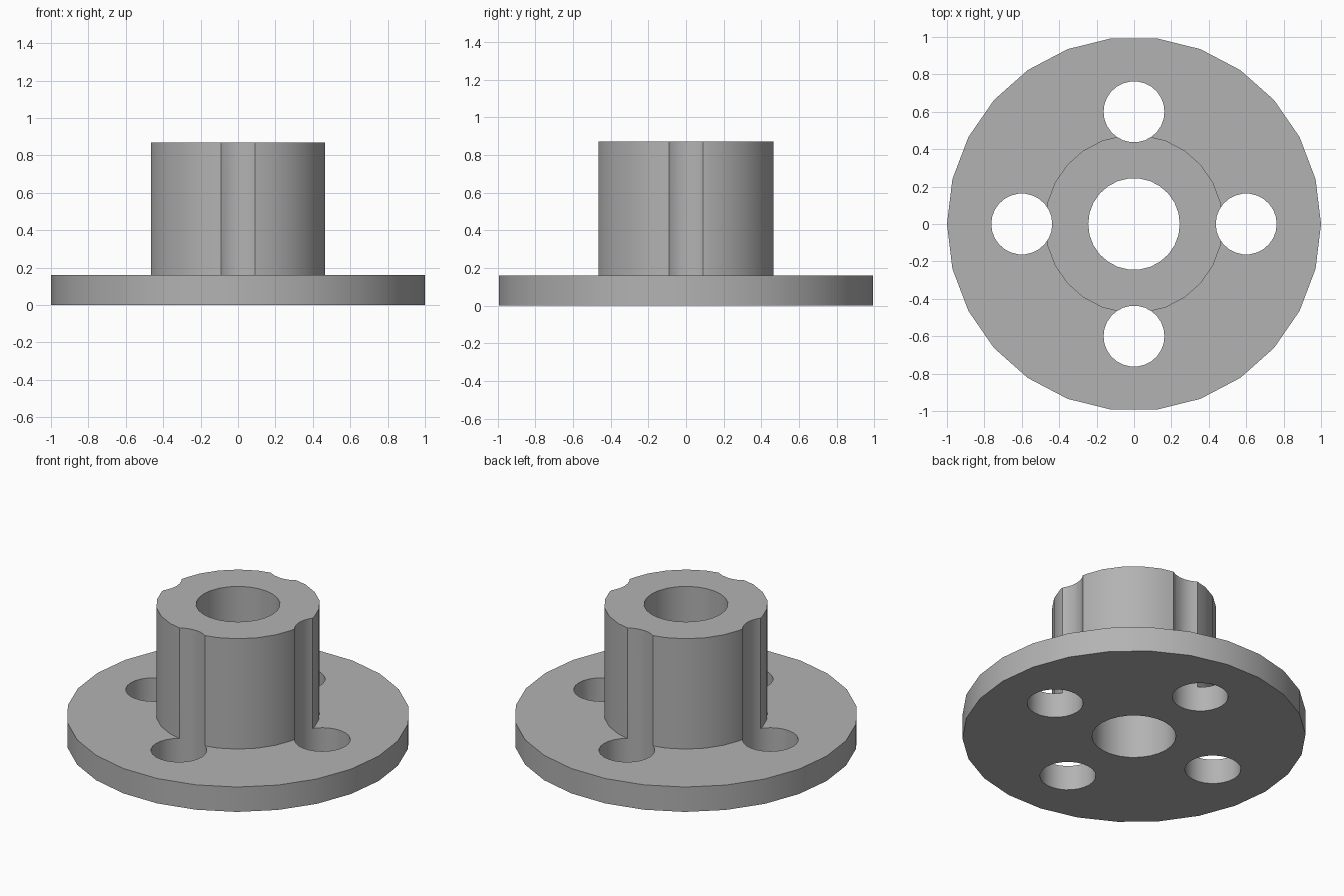
import bpy
from math import cos, sin, pi, radians

cube = bpy.data.objects.get("Cube")
if cube:
    bpy.data.objects.remove(cube, do_unlink=True)

FLANGE_R, FLANGE_H = 1.0, 0.16
HUB_R, TOTAL_H = 0.477, 0.87
BORE_R = 0.245
BOLT_R, BOLT_CIRCLE = 0.163, 0.6

# Single grey metal
grey = bpy.data.materials.new("grey_metal")
grey.use_nodes = True
colour = (0.45, 0.45, 0.45, 1)
grey.diffuse_color = colour
grey.node_tree.nodes["Principled BSDF"].inputs["Base Color"].default_value = colour


def cylinder(name, radius, z0, z1, sides, x=0, y=0):
    """Upright cylinder with its first corner on the +x side."""
    bpy.ops.mesh.primitive_cylinder_add(
        vertices=sides, radius=radius, depth=z1 - z0,
        location=(x, y, (z0 + z1) / 2), rotation=(0, 0, pi / 2))
    obj = bpy.context.object
    obj.name = name
    bpy.ops.object.transform_apply(location=True, rotation=True, scale=True)
    obj.data.materials.append(grey)
    return obj


def combine(target, other, operation):
    """Apply a boolean to the target and discard the other solid."""
    bpy.context.view_layer.objects.active = target
    mod = target.modifiers.new(operation.title(), 'BOOLEAN')
    mod.object, mod.operation, mod.solver = other, operation, 'EXACT'
    bpy.ops.object.modifier_apply(modifier=mod.name)
    bpy.data.objects.remove(other, do_unlink=True)


# Flange plate with the hub rising from it
body = cylinder("flanged_hub", FLANGE_R, 0, FLANGE_H, 26)
hub = cylinder("hub", HUB_R, FLANGE_H / 2, TOTAL_H, 26)
combine(body, hub, 'UNION')

# Central bore
combine(body, cylinder("bore_cutter", BORE_R, -0.1, TOTAL_H + 0.1, 26), 'DIFFERENCE')

# Four bolt holes, which also groove the side of the hub
for i in range(4):
    a = i * pi / 2
    cutter = cylinder("bolt_hole_cutter", BOLT_R, -0.1, TOTAL_H + 0.1, 26,
                      BOLT_CIRCLE * cos(a), BOLT_CIRCLE * sin(a))
    combine(body, cutter, 'DIFFERENCE')

# Smooth walls with crisp rims
bpy.ops.object.select_all(action='DESELECT')
body.select_set(True)
bpy.context.view_layer.objects.active = body
bpy.ops.object.shade_smooth_by_angle(angle=radians(30))
